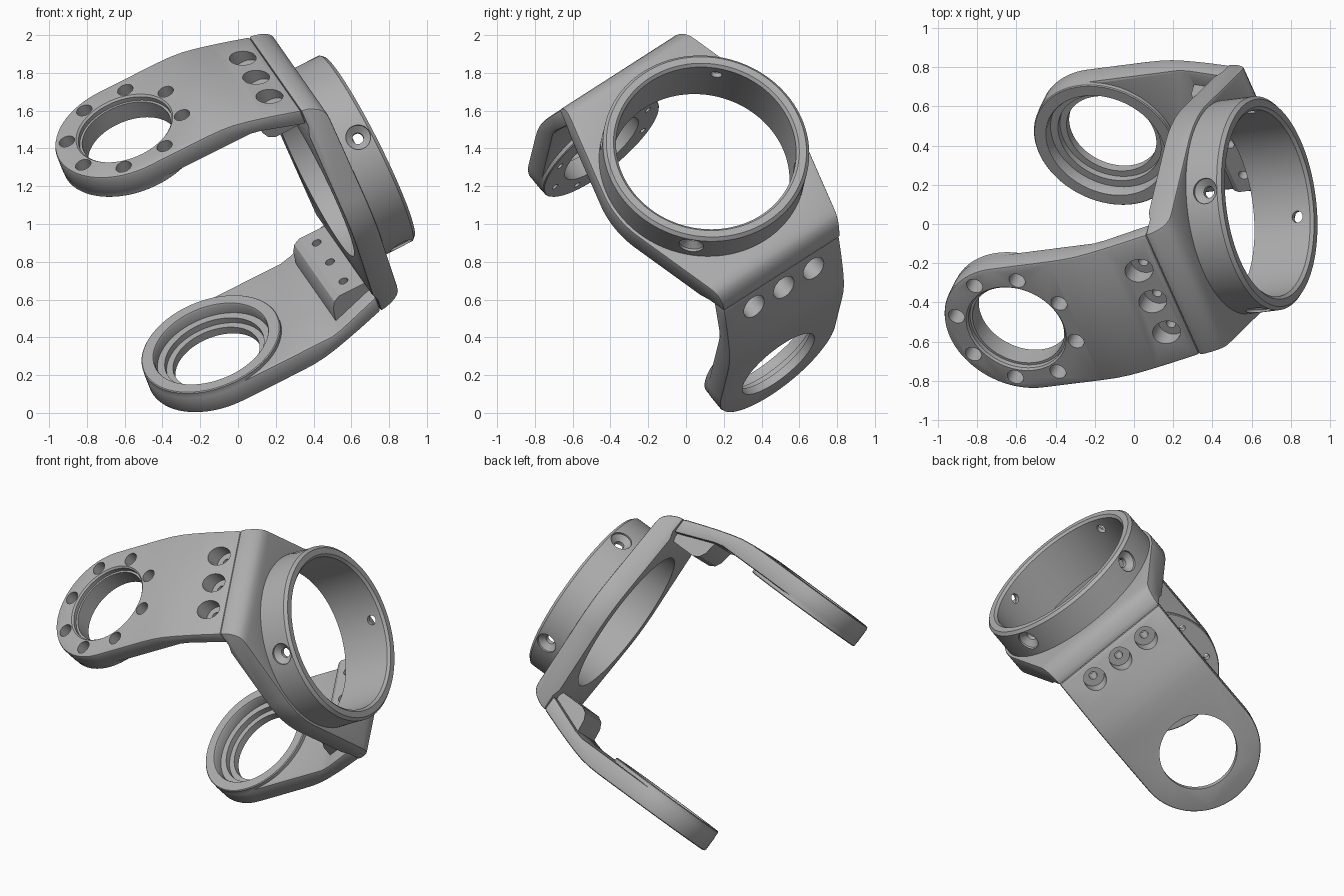
import bpy, bmesh, math
from mathutils import Matrix, Vector

if "Cube" in bpy.data.objects:
    bpy.data.objects.remove(bpy.data.objects["Cube"])

# One flat colour
metal = bpy.data.materials.new("grey_metal")
metal.use_nodes = True
GREY = (0.42, 0.42, 0.42, 1)
metal.diffuse_color = GREY
metal.node_tree.nodes["Principled BSDF"].inputs["Base Color"].default_value = GREY

# Bracket frame: u = ring axis, v = width, s = from one arm to the other
A = Vector((0.884, 0.111, 0.445)).normalized()
B = Vector((-0.295, -0.606, 0.739))
B = (B - A * B.dot(A)).normalized()
C = B.cross(A)
FRAME = Matrix((A, C, B)).transposed().to_4x4()
FRAME.translation = C * 0.552 + B * 0.77

HOLE_U, END_R, HALF_W, JOINT_U = 0.08, 0.387, 0.389, 0.937


def finish(name, bm):
    bmesh.ops.recalc_face_normals(bm, faces=bm.faces)
    mesh = bpy.data.meshes.new(name)
    bm.to_mesh(mesh)
    bm.free()
    mesh.materials.append(metal)
    obj = bpy.data.objects.new(name, mesh)
    bpy.context.collection.objects.link(obj)
    return obj


def loft(name, rings):
    bm = bmesh.new()
    loops = [[bm.verts.new(p) for p in ring] for ring in rings]
    n = len(loops[0])
    for lo, hi in zip(loops, loops[1:]):
        for i in range(n):
            j = (i + 1) % n
            bm.faces.new((lo[i], lo[j], hi[j], hi[i]))
    bm.faces.new(loops[0])
    bm.faces.new(loops[-1])
    return finish(name, bm)


def prism(name, points, place, lo, hi):
    return loft(name, [[place(a, b, h) for a, b in points] for h in (lo, hi)])


def lathe(name, profile, matrix, sides=96):
    turn = [math.tau * i / sides for i in range(sides)]
    return loft(name, [[matrix @ Vector((r * math.cos(t), r * math.sin(t), h)) for t in turn]
                       for r, h in profile])


def apply_modifier(obj, kind, **settings):
    mod = obj.modifiers.new("work", kind)
    for key, value in settings.items():
        setattr(mod, key, value)
    bpy.context.view_layer.update()
    result = bpy.data.meshes.new_from_object(
        obj.evaluated_get(bpy.context.evaluated_depsgraph_get()))
    obj.modifiers.clear()
    old, obj.data = obj.data, result
    bpy.data.meshes.remove(old)


def combine(obj, tool, operation):
    apply_modifier(obj, "BOOLEAN", object=tool, operation=operation, solver="EXACT")
    bpy.data.objects.remove(tool)


def side_place(sign):
    return lambda u, s, v: Vector((u, v, sign * s))


def across(sign, u, v):
    # Axis along s, pointing outward from the bracket
    return Matrix.Translation((u, v, 0)) @ Matrix.Diagonal((1, 1, sign, 1))


def make_arm(name, sign):
    # Bent plate trimmed to a round-ended outline
    profile = [(-0.4, 0.845), (0.42, 0.845), (0.5, 0.842), (0.57, 0.833), (0.64, 0.816),
               (0.72, 0.792), (0.8, 0.766), (JOINT_U, 0.718), (JOINT_U, 0.62),
               (0.7, 0.71), (0.64, 0.725), (-0.4, 0.725)]
    arm = prism(name, profile, side_place(sign), -0.5, 0.5)
    angles = [math.pi * (0.5 + i / 40) for i in range(41)]
    outline = [(HOLE_U + END_R * math.cos(t), END_R * math.sin(t)) for t in angles]
    outline += [(JOINT_U, -HALF_W), (JOINT_U, HALF_W)]
    combine(arm, prism("trim", outline, lambda u, v, s: Vector((u, v, s)), -1, 1), "INTERSECT")
    apply_modifier(arm, "BEVEL", width=0.014, segments=2, limit_method="ANGLE",
                   angle_limit=math.radians(50))
    axis = across(sign, HOLE_U, 0)
    # Round boss around the bearing hole
    combine(arm, lathe("boss", [(0.38, 0.70), (0.385, 0.705), (0.385, 0.8)], axis), "UNION")
    # Screw block near the joint
    block = [(0.70, 0.74), (0.715, 0.63), (0.735, 0.59), (0.77, 0.57), (0.93, 0.57), (0.93, 0.66)]
    combine(arm, prism("block", block, side_place(sign), -0.3, 0.3), "UNION")
    # Counterbored screw holes
    for v in (-0.2, 0, 0.2):
        bore = [(0.025, 0.5), (0.025, 0.68), (0.068, 0.68), (0.068, 0.95)]
        combine(arm, lathe("bore", bore, across(sign, 0.835, v), 32), "DIFFERENCE")
    # Bearing hole
    if sign > 0:
        hole = [(0.245, 0.6), (0.245, 0.81), (0.258, 0.81), (0.258, 0.835), (0.28, 0.857)]
    else:
        hole = [(0.325, 0.6), (0.325, 0.69), (0.315, 0.71), (0.315, 0.765), (0.275, 0.765),
                (0.275, 0.8), (0.24, 0.8), (0.24, 0.9)]
    combine(arm, lathe("hole", hole, axis), "DIFFERENCE")
    # Circle of bolt holes on the upper arm
    if sign > 0:
        for i in range(8):
            t = math.tau * (i + 0.5) / 8
            spot = across(1, HOLE_U + 0.319 * math.cos(t), 0.319 * math.sin(t))
            bolt = [(0.018, 0.6), (0.018, 0.75), (0.043, 0.75), (0.043, 0.95)]
            combine(arm, lathe("bolt", bolt, spot, 32), "DIFFERENCE")
    return arm


def make_base():
    # Plate with rounded ends, widened to wrap the ring
    half = [(0.92, 0.57), (JOINT_U, 0.62), (JOINT_U, 0.718), (0.97, 0.711), (1.0, 0.697),
            (1.025, 0.681), (1.045, 0.66), (1.057, 0.635), (1.06, 0.60)]
    profile = half + [(u, -s) for u, s in reversed(half)]
    base = prism("base_plate", profile, side_place(1), -0.7, 0.7)
    wrap, corner = 0.568, Vector((HALF_W, 0.718))
    tangent = math.atan2(corner.y, corner.x) - math.acos(wrap / corner.length)
    arc = [tangent * (i / 12 - 1) for i in range(25)]
    right = [(HALF_W, -0.75), (HALF_W, -0.718)]
    right += [(wrap * math.cos(t), wrap * math.sin(t)) for t in arc]
    right += [(HALF_W, 0.718), (HALF_W, 0.75)]
    outline = right + [(-v, -s) for v, s in right]
    combine(base, prism("trim", outline, lambda v, s, u: Vector((u, v, s)), 0.8, 1.2), "INTERSECT")
    apply_modifier(base, "BEVEL", width=0.008, segments=2, limit_method="ANGLE",
                   angle_limit=math.radians(50))
    # Clamp ring with chamfered rim
    axis = Matrix.Rotation(math.pi / 2, 4, "Y")
    ring = [(0.55, 0.95), (0.55, 1.237), (0.533, 1.255)]
    combine(base, lathe("ring", ring, axis, 128), "UNION")
    bore = [(0.48, 0.8), (0.48, 1.24), (0.51, 1.27)]
    combine(base, lathe("bore", bore, axis, 128), "DIFFERENCE")
    # Countersunk radial holes
    for i in range(4):
        spin = Matrix.Rotation(math.pi * (0.25 + i / 2), 4, "X")
        sink = [(0.03, 0.4), (0.03, 0.505), (0.066, 0.535), (0.066, 0.65)]
        combine(base, lathe("sink", sink, Matrix.Translation((1.168, 0, 0)) @ spin, 32),
                "DIFFERENCE")
    return base


parts = [make_base(), make_arm("upper_arm", 1), make_arm("lower_arm", -1)]
for part in parts:
    part.matrix_world = FRAME
    bpy.ops.object.select_all(action="DESELECT")
    part.select_set(True)
    bpy.context.view_layer.objects.active = part
    bpy.ops.object.shade_smooth_by_angle(angle=math.radians(28))
